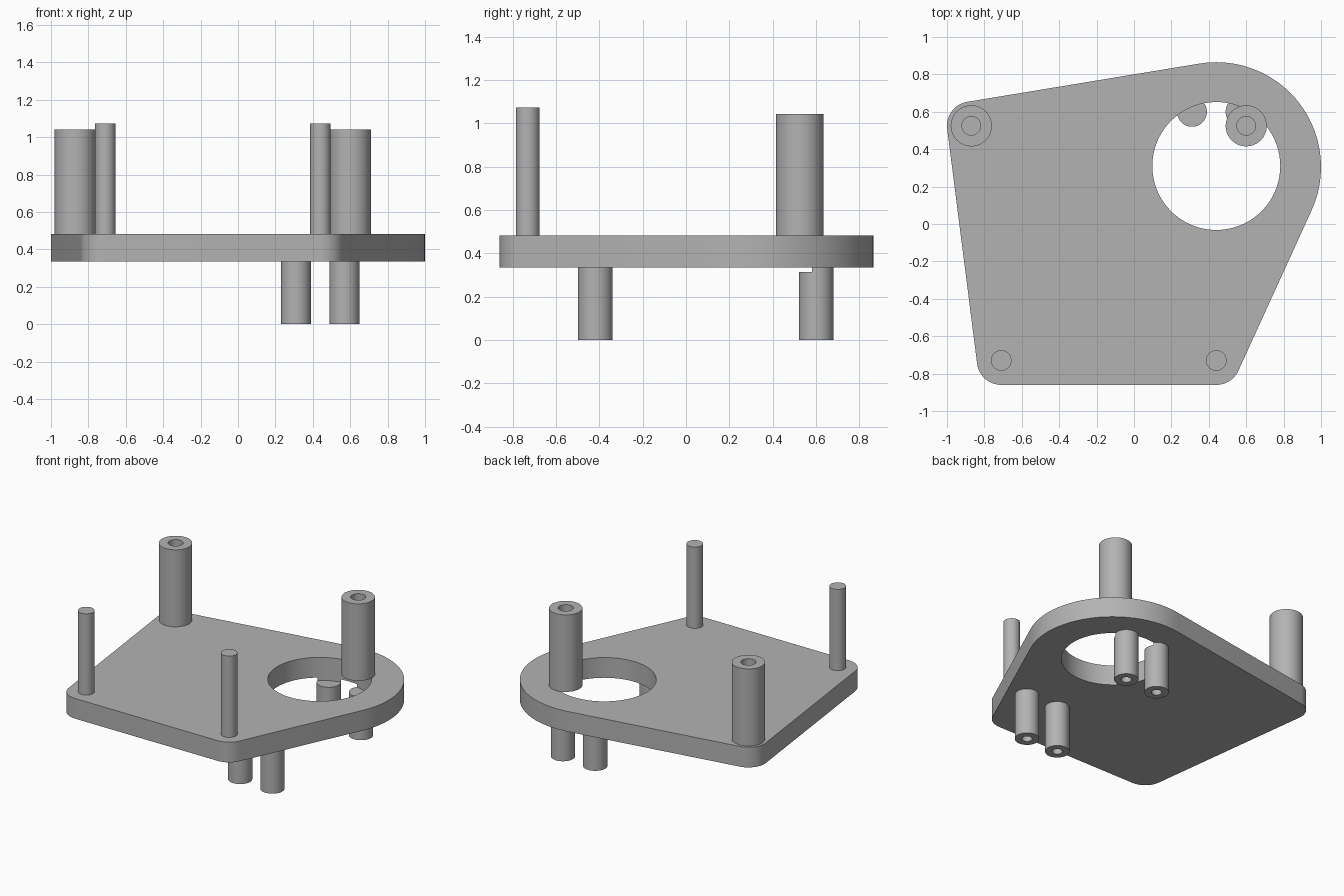
import bpy, bmesh, math
from mathutils import Vector
from mathutils.geometry import convex_hull_2d

if "Cube" in bpy.data.objects:
    bpy.data.objects.remove(bpy.data.objects["Cube"], do_unlink=True)

SEGMENTS = 72
PLATE_BOTTOM, PLATE_TOP = 0.335, 0.482
HOLE_CENTRE, HOLE_RADIUS, HOLE_FLOOR = (0.44, 0.31), 0.342, 0.315

grey = bpy.data.materials.new("plain_grey")
grey.use_nodes = True
colour = (0.45, 0.45, 0.45, 1)
grey.diffuse_color = colour
grey.node_tree.nodes["Principled BSDF"].inputs["Base Color"].default_value = colour


def circle(centre, radius, n=SEGMENTS):
    return [Vector((centre[0] + radius * math.cos(2 * math.pi * i / n),
                    centre[1] + radius * math.sin(2 * math.pi * i / n)))
            for i in range(n)]


def make_object(name, bm):
    bmesh.ops.recalc_face_normals(bm, faces=bm.faces)
    mesh = bpy.data.meshes.new(name)
    bm.to_mesh(mesh)
    bm.free()
    mesh.materials.append(grey)
    obj = bpy.data.objects.new(name, mesh)
    bpy.context.collection.objects.link(obj)
    return obj


def prism(name, outline, bottom, top):
    bm = bmesh.new()
    face = bm.faces.new([bm.verts.new((p.x, p.y, bottom)) for p in outline])
    result = bmesh.ops.extrude_face_region(bm, geom=[face], use_keep_orig=True)
    moved = [v for v in result["geom"] if isinstance(v, bmesh.types.BMVert)]
    bmesh.ops.translate(bm, verts=moved, vec=(0, 0, top - bottom))
    return make_object(name, bm)


def post(name, centre, radius, base, tip, bore=0, depth=0):
    """Round post from base to tip, with an optional blind bore in the tip."""
    profile = [(radius, base), (radius, tip)]
    if bore:
        floor = tip - math.copysign(depth, tip - base)
        profile += [(bore, tip), (bore, floor)]
    bm = bmesh.new()
    rings = [[bm.verts.new((p.x, p.y, z)) for p in circle(centre, r, 48)]
             for r, z in profile]
    for a, b in zip(rings, rings[1:]):
        for i in range(len(a)):
            j = (i + 1) % len(a)
            bm.faces.new((a[i], a[j], b[j], b[i]))
    bm.faces.new(rings[0])
    bm.faces.new(rings[-1])
    return make_object(name, bm)


# Plate: the hull around one large and three small round corners
corners = [((0.44, 0.305), 0.56), ((-0.87, 0.525), 0.13),
           ((-0.71, -0.73), 0.13), ((0.44, -0.73), 0.13)]
points = [p for c, r in corners for p in circle(c, r)]
outline = [points[i] for i in convex_hull_2d(points)]
plate = prism("base_plate", outline, PLATE_BOTTOM, PLATE_TOP)
parts = [plate]
cut_parts = [plate]

# Tall bored posts at the back, thin solid pins at the front
for side, x in (("right", -0.87), ("left", 0.60)):
    parts.append(post("back_post_" + side, (x, 0.525), 0.11,
                      PLATE_TOP, 1.042, 0.05, 0.4))
for side, x in (("right", -0.71), ("left", 0.44)):
    parts.append(post("front_pin_" + side, (x, -0.73), 0.055, PLATE_TOP, 1.073))

# Four bored standoffs under the plate
for row, y in (("front", -0.418), ("back", 0.60)):
    for side, x in (("right", 0.31), ("left", 0.57)):
        leg = post(f"{row}_standoff_{side}", (x, y), 0.08,
                   PLATE_BOTTOM, 0, 0.034, 0.25)
        parts.append(leg)
        if row == "back":
            cut_parts.append(leg)

# Large round opening, which also trims the tops of the back standoffs
cutter = prism("opening_cutter", circle(HOLE_CENTRE, HOLE_RADIUS), HOLE_FLOOR, 0.6)
cutter.hide_render = True
for obj in cut_parts:
    mod = obj.modifiers.new("opening", 'BOOLEAN')
    mod.operation = 'DIFFERENCE'
    mod.solver = 'EXACT'
    mod.object = cutter
    bpy.context.view_layer.objects.active = obj
    bpy.ops.object.modifier_apply(modifier=mod.name)
bpy.data.objects.remove(cutter, do_unlink=True)

# Smooth round walls, sharp rims
bpy.ops.object.select_all(action='DESELECT')
for obj in parts:
    obj.select_set(True)
bpy.context.view_layer.objects.active = plate
bpy.ops.object.shade_smooth_by_angle(angle=math.radians(30))
